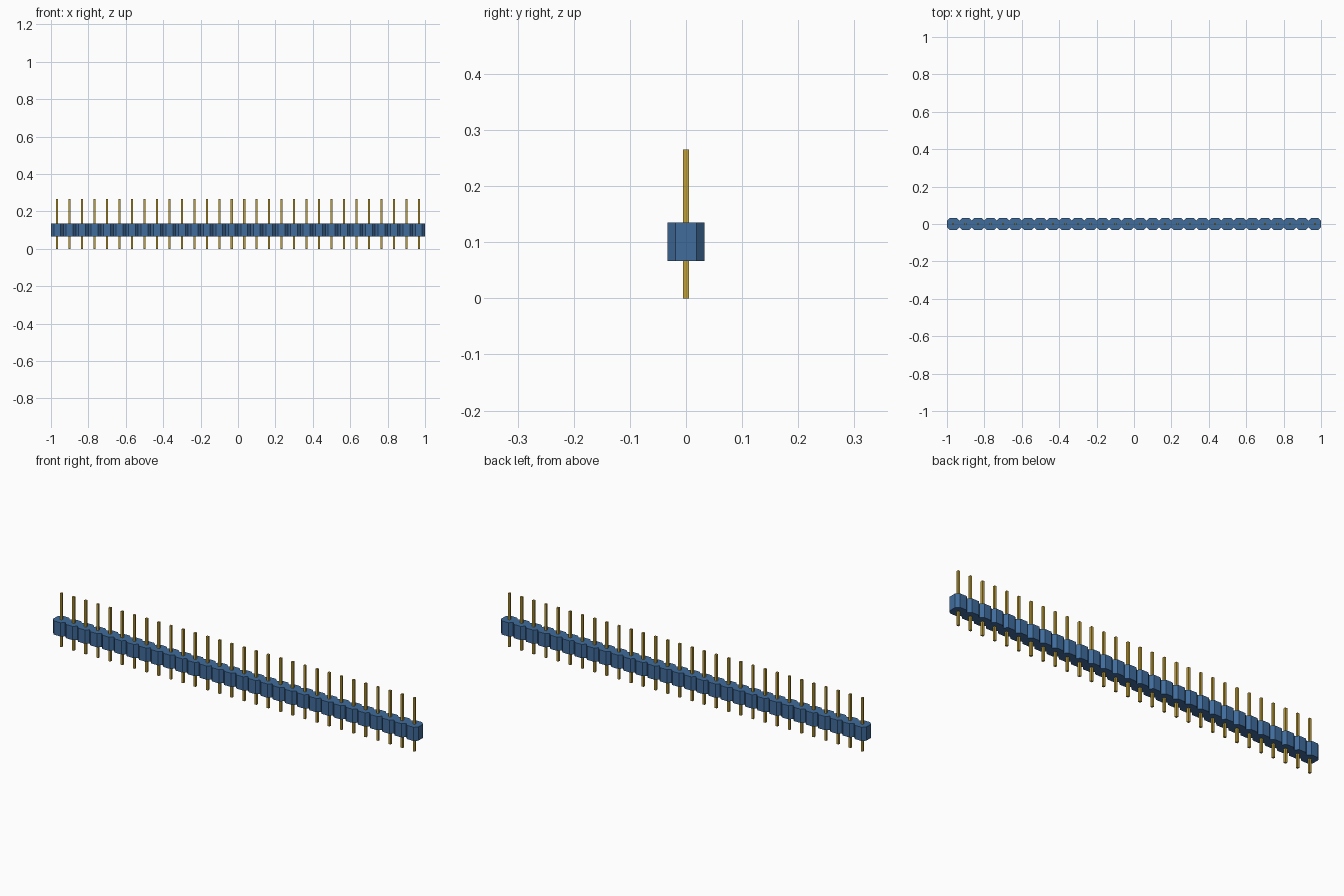
import bpy

COUNT = 30
PITCH = 2.0 / COUNT
FIRST_X = -1.0 + PITCH / 2
BODY_Z = (0.067, 0.135)
PIN_Z = (0.0, 0.265)

cube = bpy.data.objects.get("Cube")
if cube:
    bpy.data.objects.remove(cube, do_unlink=True)


def material(name, rgb):
    mat = bpy.data.materials.new(name)
    mat.use_nodes = True
    colour = (*rgb, 1.0)
    mat.diffuse_color = colour
    mat.node_tree.nodes["Principled BSDF"].inputs["Base Color"].default_value = colour
    return mat


def prism_row(name, outline, z_range, mat):
    """Extrude an outline upward and repeat it along the strip."""
    n = len(outline)
    verts = [(x, y, z) for z in z_range for x, y in outline]
    faces = [tuple(reversed(range(n))), tuple(range(n, 2 * n))]
    faces += [(i, (i + 1) % n, n + (i + 1) % n, n + i) for i in range(n)]
    mesh = bpy.data.meshes.new(name)
    mesh.from_pydata(verts, [], faces)
    mesh.materials.append(mat)
    obj = bpy.data.objects.new(name, mesh)
    obj.location.x = FIRST_X
    bpy.context.collection.objects.link(obj)
    row = obj.modifiers.new("Row", "ARRAY")
    row.count = COUNT
    row.use_relative_offset = False
    row.use_constant_offset = True
    row.constant_offset_displace = (PITCH, 0, 0)
    return obj


blue = material("blue plastic", (0.051, 0.150, 0.330))
gold = material("gold metal", (0.515, 0.342, 0.040))

# Housing: square cells with chamfered vertical corners
h, f = PITCH / 2, 0.0183
octagon = [(h, -f), (h, f), (f, h), (-f, h), (-h, f), (-h, -f), (-f, -h), (f, -h)]
prism_row("housing", octagon, BODY_Z, blue)

# Pins: thin square posts running through every cell
p = 0.0055
square = [(p, -p), (p, p), (-p, p), (-p, -p)]
prism_row("pins", square, PIN_Z, gold)
